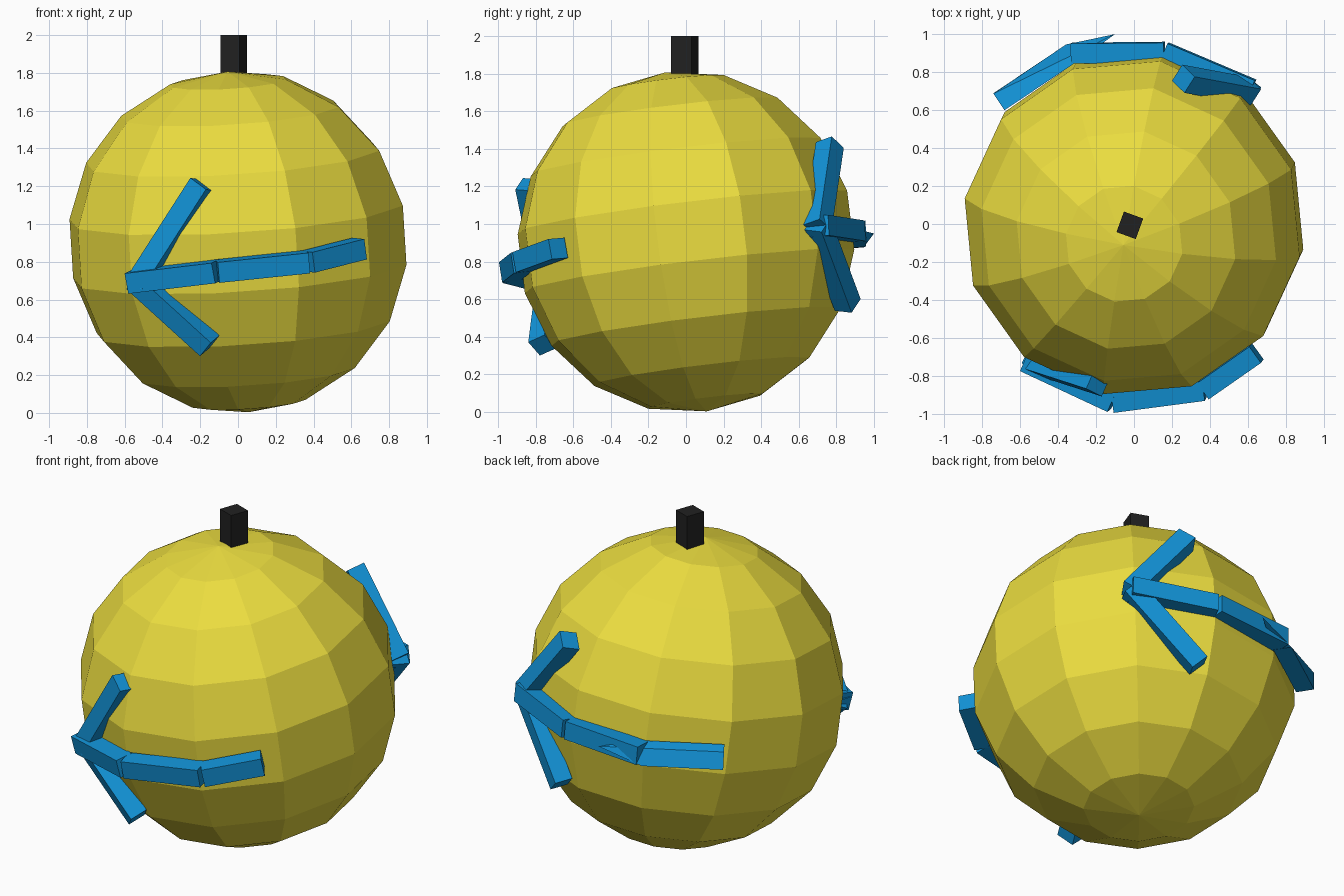
import bpy, bmesh, math
from mathutils import Vector, Matrix

if "Cube" in bpy.data.objects:
    bpy.data.objects.remove(bpy.data.objects["Cube"])

CENTRE = Vector((0, 0, 0.905))


def material(name, rgb):
    m = bpy.data.materials.new(name)
    m.diffuse_color = (*rgb, 1)
    m.use_nodes = True
    m.node_tree.nodes["Principled BSDF"].inputs["Base Color"].default_value = m.diffuse_color
    return m


yellow = material("yellow", (0.83, 0.72, 0.05))
blue = material("blue", (0.006, 0.29, 0.68))
black = material("black", (0.015, 0.015, 0.015))


def add_object(name, bm, mat):
    bmesh.ops.recalc_face_normals(bm, faces=bm.faces)
    me = bpy.data.meshes.new(name)
    bm.to_mesh(me)
    bm.free()
    me.materials.append(mat)
    ob = bpy.data.objects.new(name, me)
    bpy.context.collection.objects.link(ob)
    return ob


def add_bar(bm, a, b, width=0.11, depth=0.105):
    """Square bar from a to b, with its outer face turned away from the ball."""
    a, b = Vector(a), Vector(b)
    along = (b - a).normalized()
    out = (a + b) / 2 - CENTRE
    out = (out - along * out.dot(along)).normalized()
    side = out.cross(along)
    rot = Matrix((along, side, out)).transposed().to_4x4()
    size = Matrix.Diagonal(((b - a).length, width, depth, 1))
    return bmesh.ops.create_cube(
        bm, size=1, matrix=Matrix.Translation((a + b) / 2) @ rot @ size)["verts"]


def add_arrow(name, shaft, barbs):
    bm = bmesh.new()
    for a, b in zip(shaft, shaft[1:]):
        last = add_bar(bm, a, b)
    for a, b in barbs:
        add_bar(bm, a, b)
    return bm, last


# Ball: faceted sphere, slightly tilted
bm = bmesh.new()
tilt = (Matrix.Rotation(math.radians(7), 4, 'X')
        @ Matrix.Rotation(math.radians(-3.5), 4, 'Y')
        @ Matrix.Rotation(math.radians(20.5), 4, 'Z'))
bmesh.ops.create_uvsphere(bm, u_segments=12, v_segments=9, radius=0.91,
                          matrix=Matrix.Translation(CENTRE) @ tilt)
add_object("ball", bm, yellow)

# Stem on top
bm = bmesh.new()
bmesh.ops.create_cube(bm, size=1, matrix=Matrix.Translation((-0.022, -0.007, 1.87))
                      @ Matrix.Rotation(math.radians(-20), 4, 'Z')
                      @ Matrix.Diagonal((0.108, 0.115, 0.26, 1)))
add_object("stem", bm, black)

# Front arrow, pointing left
bm, _ = add_arrow(
    "front_arrow",
    [(-0.57, -0.72, 0.695), (-0.11, -0.935, 0.75), (0.37, -0.872, 0.80), (0.645, -0.68, 0.87)],
    [((-0.53, -0.73, 0.68), (-0.19, -0.84, 1.21)),
     ((-0.54, -0.72, 0.71), (-0.15, -0.765, 0.355))])
add_object("front_arrow", bm, blue)

# Back arrow, pointing to the right-hand side
bm, tail = add_arrow(
    "back_arrow",
    [(0.62, 0.71, 0.99), (0.16, 0.905, 0.96), (-0.33, 0.90, 0.93), (-0.71, 0.645, 0.91)],
    [((0.61, 0.70, 0.98), (0.26, 0.765, 1.42)),
     ((0.61, 0.70, 1.00), (0.25, 0.86, 0.57))])
# Tail bar has one corner drawn out along the shaft
corner = max(tail, key=lambda v: v.co.x + v.co.y + v.co.z)
corner.co = (-0.10, 1.0, 0.95)
add_object("back_arrow", bm, blue)
